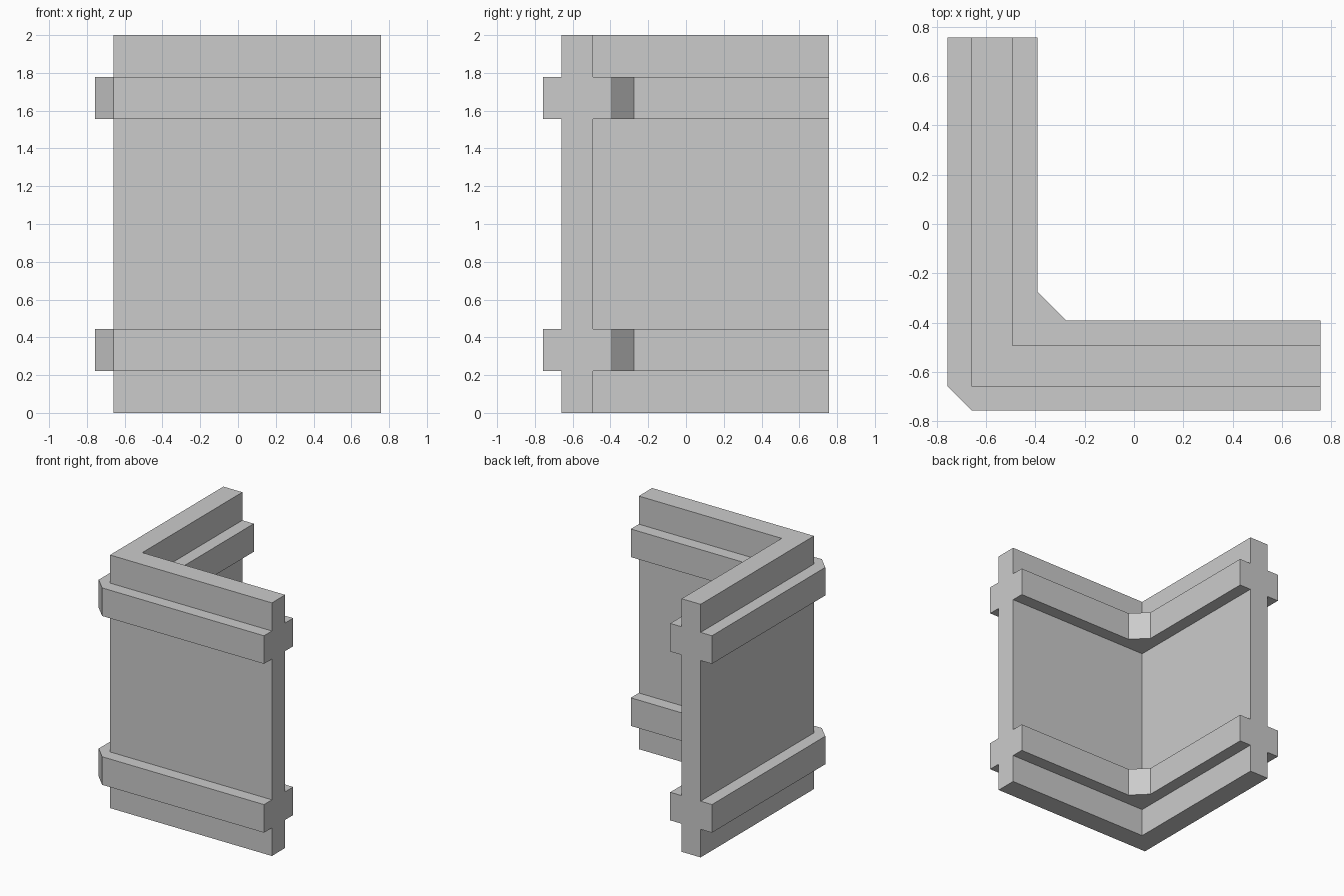
import bpy
import bmesh

if "Cube" in bpy.data.objects:
    bpy.data.objects.remove(bpy.data.objects["Cube"])

END = 0.757                            # open ends of both wings
WALL_OUT, WALL_IN = -0.658, -0.492     # wall faces
RAIL_OUT, RAIL_IN = -0.757, -0.392     # rail faces
# where each face line stops before the corner (wall mitred, rails bevelled)
CORNER = {WALL_OUT: WALL_OUT, WALL_IN: WALL_IN, RAIL_OUT: WALL_OUT, RAIL_IN: -0.275}
RAILS = [(0.222, 0.444), (1.556, 1.778)]
HEIGHT = 2.0


def side(wall, rail):
    """One side of the cross-section, from bottom to top."""
    pts = [(wall, 0.0)]
    for lo, hi in RAILS:
        pts += [(wall, lo), (rail, lo), (rail, hi), (wall, hi)]
    return pts + [(wall, HEIGHT)]


profile = side(WALL_OUT, RAIL_OUT) + side(WALL_IN, RAIL_IN)[::-1]

# Sweep the section along the right wing, round the corner, up the back wing
bm = bmesh.new()
stations = [
    [bm.verts.new((END, v, z)) for v, z in profile],
    [bm.verts.new((CORNER[v], v, z)) for v, z in profile],
    [bm.verts.new((v, CORNER[v], z)) for v, z in profile],
    [bm.verts.new((v, END, z)) for v, z in profile],
]
n = len(profile)
for a, b in zip(stations, stations[1:]):
    for i in range(n):
        j = (i + 1) % n
        bm.faces.new((a[i], a[j], b[j], b[i]))

# End caps
bm.faces.new(stations[0])
bm.faces.new(stations[-1][::-1])

# Close the mitred wall corner and clean up
bmesh.ops.remove_doubles(bm, verts=bm.verts, dist=0.0005)
bmesh.ops.dissolve_limit(bm, angle_limit=0.01, verts=bm.verts, edges=bm.edges)
bmesh.ops.recalc_face_normals(bm, faces=bm.faces)

mesh = bpy.data.meshes.new("corner_wall")
bm.to_mesh(mesh)
bm.free()
bpy.context.collection.objects.link(bpy.data.objects.new("corner_wall", mesh))
